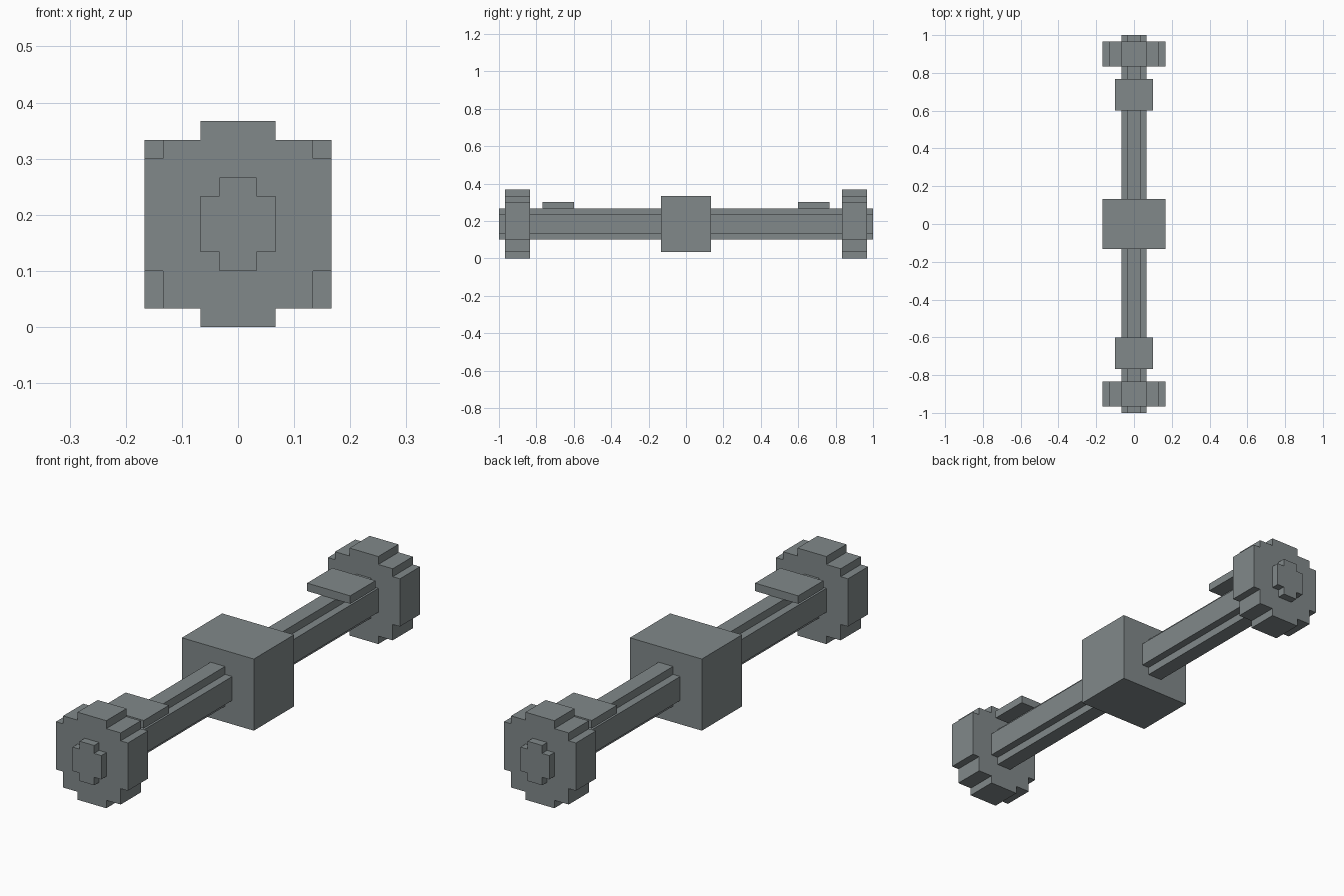
import bpy, bmesh

U = 1 / 30  # block unit shared by every part

if "Cube" in bpy.data.objects:
    bpy.data.objects.remove(bpy.data.objects["Cube"], do_unlink=True)

steel = bpy.data.materials.new("slate_grey")
steel.use_nodes = True
colour = (0.22, 0.25, 0.255, 1)
steel.diffuse_color = colour
steel.node_tree.nodes["Principled BSDF"].inputs["Base Color"].default_value = colour


def stepped_bar(name, tiers, y0, y1):
    """Extrude a mirrored, stepped outline along y.
    tiers: (half width, bottom, top) from the lowest to the highest, in units."""
    right = []
    for half, low, high in tiers:
        right += [(half, low), (half, high)]
    outline = right + [(-x, z) for x, z in reversed(right)]
    bm = bmesh.new()
    verts = [bm.verts.new((x * U, y0 * U, z * U)) for x, z in outline]
    face = bm.faces.new(verts)
    ext = bmesh.ops.extrude_face_region(bm, geom=[face])
    moved = [v for v in ext["geom"] if isinstance(v, bmesh.types.BMVert)]
    bmesh.ops.translate(bm, verts=moved, vec=(0, (y1 - y0) * U, 0))
    bmesh.ops.recalc_face_normals(bm, faces=bm.faces)
    mesh = bpy.data.meshes.new(name)
    bm.to_mesh(mesh)
    bm.free()
    mesh.materials.append(steel)
    obj = bpy.data.objects.new(name, mesh)
    bpy.context.collection.objects.link(obj)
    return obj


# Cross-shaped shaft running the full length, and the central gear housing
stepped_bar("axle_shaft", [(1, 3, 4), (2, 4, 7), (1, 7, 8)], -30, 30)
stepped_bar("gear_housing", [(5, 1, 10)], -4, 4)

# Stepped wheel hubs and flat spring pads at both ends
hub = [(2, 0, 1), (4, 1, 3), (5, 3, 9), (4, 9, 10), (2, 10, 11)]
for side, s in (("front", -1), ("back", 1)):
    stepped_bar(side + "_wheel_hub", hub, *sorted((s * 25, s * 29)))
    stepped_bar(side + "_spring_pad", [(3, 8, 9)], *sorted((s * 18, s * 23)))
